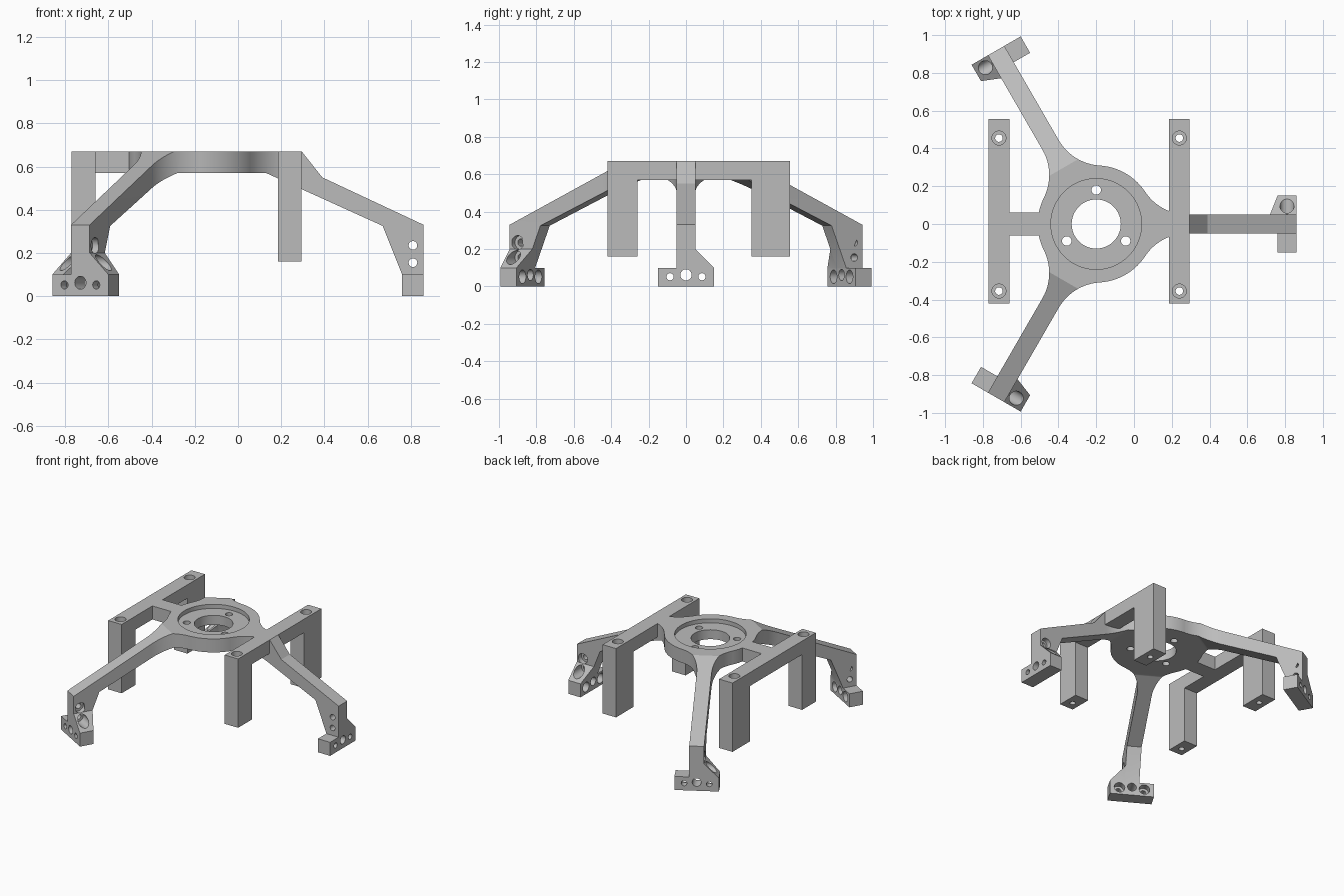
import bpy, bmesh, math
from mathutils import Matrix, Vector

old = bpy.data.objects.get("Cube")
if old:
    bpy.data.objects.remove(old)

grey = bpy.data.materials.new("plain grey")
grey.use_nodes = True
colour = (0.5, 0.5, 0.5, 1)
grey.diffuse_color = colour
grey.node_tree.nodes["Principled BSDF"].inputs["Base Color"].default_value = colour

HUB_X = -0.2
HUB_R = 0.31
TOP, UNDER = 0.67, 0.57


def prism(name, points, axis, low, high):
    """Extrude a flat outline along one axis; the outline uses the other two axes in order."""
    bm = bmesh.new()
    spots = []
    for a, b in points:
        p = [a, b]
        p.insert(axis, low)
        spots.append(bm.verts.new(p))
    face = bm.faces.new(spots)
    moved = bmesh.ops.extrude_face_region(bm, geom=[face])["geom"]
    shift = Vector((0, 0, 0))
    shift[axis] = high - low
    bmesh.ops.translate(bm, vec=shift, verts=[g for g in moved if isinstance(g, bmesh.types.BMVert)])
    bmesh.ops.recalc_face_normals(bm, faces=bm.faces)
    mesh = bpy.data.meshes.new(name)
    bm.to_mesh(mesh)
    bm.free()
    mesh.materials.append(grey)
    obj = bpy.data.objects.new(name, mesh)
    bpy.context.collection.objects.link(obj)
    return obj


def circle(a, b, r, sides=32):
    return [(a + r * math.cos(2 * math.pi * i / sides), b + r * math.sin(2 * math.pi * i / sides))
            for i in range(sides)]


def rod(a, b, r, axis, low, high, sides=32):
    return prism("hole_cutter", circle(a, b, r, sides), axis, low, high)


def combine(obj, other, operation):
    mod = obj.modifiers.new("combine", 'BOOLEAN')
    mod.operation = operation
    mod.solver = 'EXACT'
    mod.object = other
    bpy.context.view_layer.objects.active = obj
    bpy.ops.object.modifier_apply(modifier=mod.name)
    bpy.data.objects.remove(other)


def smooth(obj):
    bpy.ops.object.select_all(action='DESELECT')
    obj.select_set(True)
    bpy.context.view_layer.objects.active = obj
    bpy.ops.object.shade_smooth_by_angle(angle=math.radians(25))


def flared_plan():
    """Arm seen from above: concave fillets run from the hub rim to a straight beam."""
    half, fillet = 0.05, 0.27
    cy = half + fillet
    cx = math.sqrt((HUB_R + fillet) ** 2 - cy ** 2)
    start = math.atan2(-cy, -cx)
    side = []
    for i in range(13):
        t = start + (-math.pi / 2 - start) * i / 12
        side.append((cx + fillet * math.cos(t), cy + fillet * math.sin(t)))
    side.append((1.06, half))
    return side + [(x, -y) for x, y in reversed(side)]


def make_arm(angle, front_top):
    # side profile, from the hub outwards
    profile = [(0.25, UNDER), (0.33, UNDER), (0.87, 0.325), (0.96, 0.1), (0.96, 0),
               (1.06, 0), (1.06, 0.33)] + front_top + [(0.25, TOP)]
    arm = prism("arm", profile, 1, -0.4, 0.4)
    combine(arm, prism("plan", flared_plan(), 2, -0.1, 0.8), 'INTERSECT')
    # foot with a sloped gusset on one side
    foot = prism("foot", profile, 1, -0.4, 0.4)
    outline = [(-0.15, 0), (0.15, 0), (0.15, 0.1), (0.05, 0.2), (-0.05, 0.2), (-0.05, 0.1), (-0.15, 0.1)]
    combine(foot, prism("outline", outline, 0, 0.8, 1.06), 'INTERSECT')
    combine(arm, foot, 'UNION')
    # foot bolt holes with wider bores on the inner face
    combine(arm, rod(0, 0.062, 0.03, 0, 0.8, 1.2), 'DIFFERENCE')
    for y in (-0.085, 0.085):
        combine(arm, rod(y, 0.052, 0.019, 0, 0.8, 1.2), 'DIFFERENCE')
        combine(arm, rod(y, 0.052, 0.036, 0, 0.8, 1.01), 'DIFFERENCE')
    # cross holes with wider bores on the gusset side
    for z in (0.155, 0.235):
        combine(arm, rod(1.01, z, 0.02, 1, -0.3, 0.3), 'DIFFERENCE')
        combine(arm, rod(1.01, z, 0.037, 1, 0.015, 0.3), 'DIFFERENCE')
    arm.data.transform(Matrix.Translation((HUB_X, 0, 0)) @ Matrix.Rotation(angle, 4, 'Z'))
    return arm


# hub with three sloping arms
frame = rod(HUB_X, 0, HUB_R, 2, UNDER, TOP, 96)
frame.name = frame.data.name = "hub_and_arms"
for k in range(3):
    # the first arm stays level until it has passed the crossbar
    ridge = [(0.59, 0.55), (0.495, TOP)] if k == 0 else [(0.345, TOP)]
    combine(frame, make_arm(k * 2 * math.pi / 3, ridge), 'UNION')

# bridge from the hub to the rear crossbar
bridge = prism("bridge", [(-0.67, -0.06), (-0.48, -0.06), (-0.48, 0.06), (-0.67, 0.06)], 2, UNDER, TOP)
combine(frame, bridge, 'UNION')

# hub recess, centre opening and screw holes
combine(frame, rod(HUB_X, 0, 0.24, 2, TOP - 0.03, 0.8, 96), 'DIFFERENCE')
combine(frame, rod(HUB_X, 0, 0.13, 2, 0.4, 0.8, 64), 'DIFFERENCE')
for k in range(3):
    t = math.pi / 2 + k * 2 * math.pi / 3
    combine(frame, rod(HUB_X + 0.18 * math.cos(t), 0.18 * math.sin(t), 0.025, 2, 0.4, 0.8), 'DIFFERENCE')
smooth(frame)

# two crossbars, each standing on a pair of legs with bored screw holes
stand = [(-0.42, 0.16), (-0.26, 0.16), (-0.26, UNDER), (0.35, UNDER), (0.35, 0.16),
         (0.555, 0.16), (0.555, TOP), (-0.42, TOP)]
for name, x in (("left_crossbar", 0.24), ("right_crossbar", -0.715)):
    bar = prism(name, stand, 0, x - 0.055, x + 0.055)
    for y in (-0.355, 0.455):
        combine(bar, rod(x, y, 0.02, 2, 0, 0.8), 'DIFFERENCE')
        combine(bar, rod(x, y, 0.037, 2, TOP - 0.1, 0.8), 'DIFFERENCE')
    smooth(bar)
